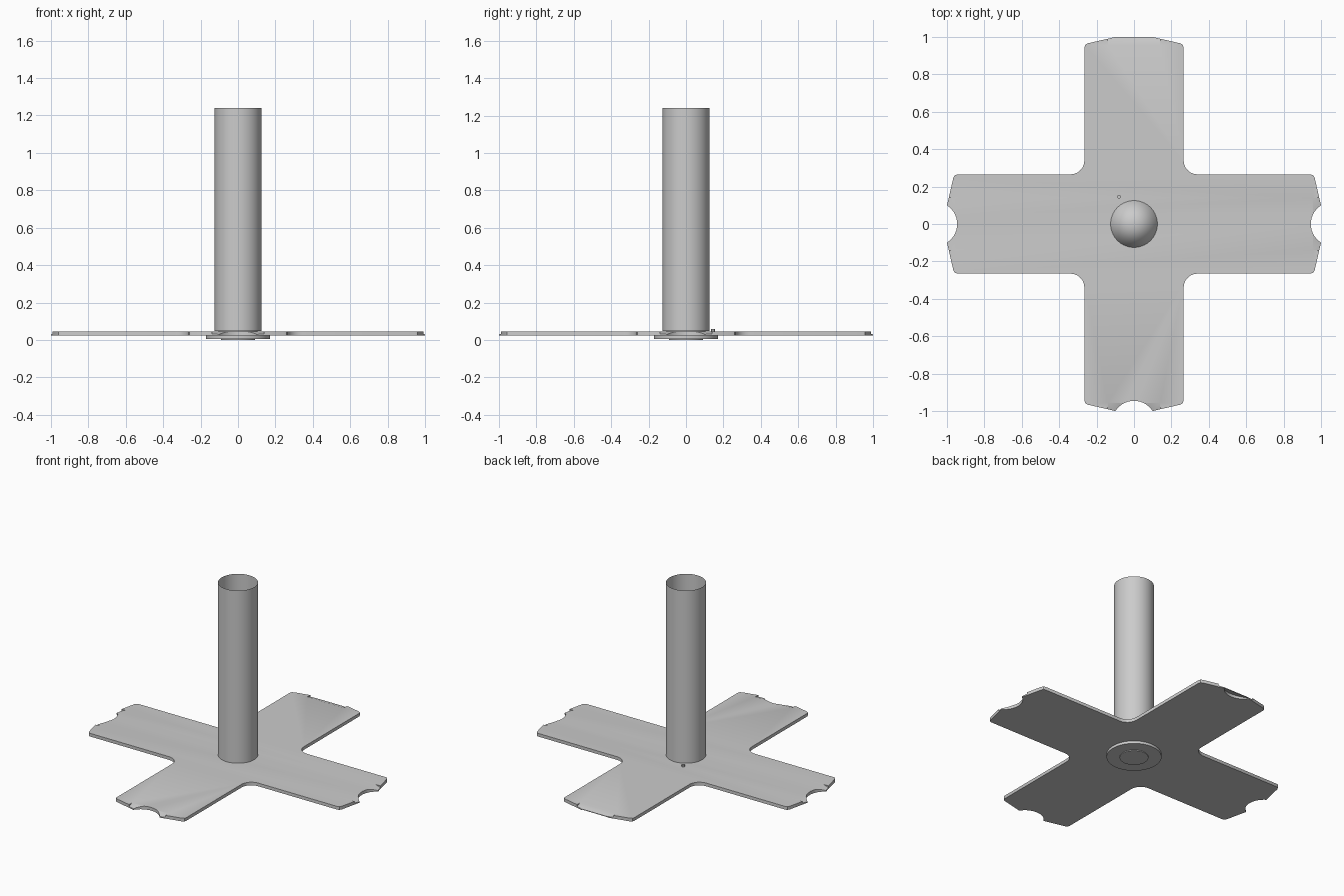
import bpy, bmesh, math
from mathutils import Matrix, Vector

cube = bpy.data.objects.get("Cube")
if cube:
    bpy.data.objects.remove(cube, do_unlink=True)

grey = bpy.data.materials.new("plain_grey")
grey.use_nodes = True
COLOR = (0.6, 0.6, 0.6, 1)
grey.diffuse_color = COLOR
grey.node_tree.nodes["Principled BSDF"].inputs["Base Color"].default_value = COLOR

PLATE_LOW, PLATE_TOP = 0.023, 0.045
POCKET_START, POCKET_DROP = 0.955, 0.015


def slope(r):
    """Height of the sloping pocket floor at distance r from the middle."""
    return PLATE_TOP - POCKET_DROP * (r - POCKET_START) / (1 - POCKET_START)


def make_object(name, bm):
    bmesh.ops.recalc_face_normals(bm, faces=bm.faces)
    mesh = bpy.data.meshes.new(name)
    bm.to_mesh(mesh)
    bm.free()
    mesh.materials.append(grey)
    ob = bpy.data.objects.new(name, mesh)
    bpy.context.collection.objects.link(ob)
    return ob


def activate(ob):
    bpy.ops.object.select_all(action="DESELECT")
    ob.select_set(True)
    bpy.context.view_layer.objects.active = ob


def smooth(ob):
    activate(ob)
    bpy.ops.object.shade_smooth_by_angle(angle=math.radians(30))


def prism(bm, points, vector):
    """Extrude a closed outline along a vector."""
    face = bm.faces.new([bm.verts.new(p) for p in points])
    made = bmesh.ops.extrude_face_region(bm, geom=[face])["geom"]
    verts = [v for v in made if isinstance(v, bmesh.types.BMVert)]
    bmesh.ops.translate(bm, verts=verts, vec=vector)
    return list(face.verts) + verts


def disc(name, radius, low, high, x=0, y=0, sides=64):
    bm = bmesh.new()
    bmesh.ops.create_cone(bm, cap_ends=True, segments=sides, radius1=radius,
                          radius2=radius, depth=high - low,
                          matrix=Matrix.Translation((x, y, (low + high) / 2)))
    ob = make_object(name, bm)
    smooth(ob)
    return ob


def cut(target, cutter):
    activate(target)
    mod = target.modifiers.new("cut", "BOOLEAN")
    mod.operation, mod.solver, mod.object = "DIFFERENCE", "EXACT", cutter
    bpy.ops.object.modifier_apply(modifier=mod.name)
    bpy.data.objects.remove(cutter, do_unlink=True)


# Cross-shaped plate: one arm outline turned four times
half_end = [(0.265, 0.945), (0.26, 0.958), (0.245, 0.966), (0.14, 0.99), (0.1, 1.0)]
inner, corner = 0.265, 0.075
fillet = [(inner + corner * (1 - math.cos(a)), inner + corner * (1 - math.sin(a)))
          for a in (math.radians(15 * i) for i in range(7))]
arm = fillet[::-1] + half_end + [(-x, y) for x, y in reversed(half_end)]
outline = []
for k in range(4):
    turn = Matrix.Rotation(k * math.pi / 2, 3, "Z")
    outline += [turn @ Vector((x, y, PLATE_LOW)) for x, y in arm]
bm = bmesh.new()
prism(bm, outline, (0, 0, PLATE_TOP - PLATE_LOW))
bmesh.ops.remove_doubles(bm, verts=bm.verts, dist=0.0001)
plate = make_object("cross_plate", bm)

# Sloping pockets at the arm ends
bm = bmesh.new()
profile = [(POCKET_START, PLATE_TOP), (1.05, slope(1.05)), (1.05, 0.1), (POCKET_START, 0.1)]
for k in range(4):
    verts = prism(bm, [(-0.14, y, z) for y, z in profile], (0.28, 0, 0))
    bmesh.ops.rotate(bm, verts=verts, matrix=Matrix.Rotation(k * math.pi / 2, 3, "Z"))
cut(plate, make_object("pocket_cutter", bm))

# Round finger notches; the back one stays closed above by a thin flap
bm = bmesh.new()
for k in range(4):
    verts = bmesh.ops.create_cone(bm, cap_ends=True, segments=64, radius1=0.118,
                                  radius2=0.118, depth=0.2,
                                  matrix=Matrix.Translation((0, 1.063, 0)))["verts"]
    if k == 0:
        for v in verts:
            if v.co.z > 0:
                v.co.z = slope(v.co.y) - 0.004
    bmesh.ops.rotate(bm, verts=verts, matrix=Matrix.Rotation(k * math.pi / 2, 3, "Z"))
cut(plate, make_object("notch_cutter", bm))
smooth(plate)

# Hub under the plate, neck above it and a small locating pin
disc("hub_flange", 0.172, 0.005, 0.023)
disc("hub_face", 0.09, 0, 0.006)
disc("tube_neck", 0.105, 0.022, 0.05)
disc("locating_pin", 0.01, 0.04, 0.058, -0.08, 0.145, 12)

# Open thin-walled tube
bm = bmesh.new()
bmesh.ops.create_cone(bm, cap_ends=False, segments=64, radius1=0.125, radius2=0.125,
                      depth=1.192, matrix=Matrix.Translation((0, 0, 0.644)))
smooth(make_object("tube", bm))

# Conical floor inside the tube
bm = bmesh.new()
bmesh.ops.create_cone(bm, cap_ends=True, segments=64, radius1=0.125, radius2=0,
                      depth=0.25, matrix=Matrix.Translation((0, 0, 0.173)))
smooth(make_object("tube_floor_cone", bm))
